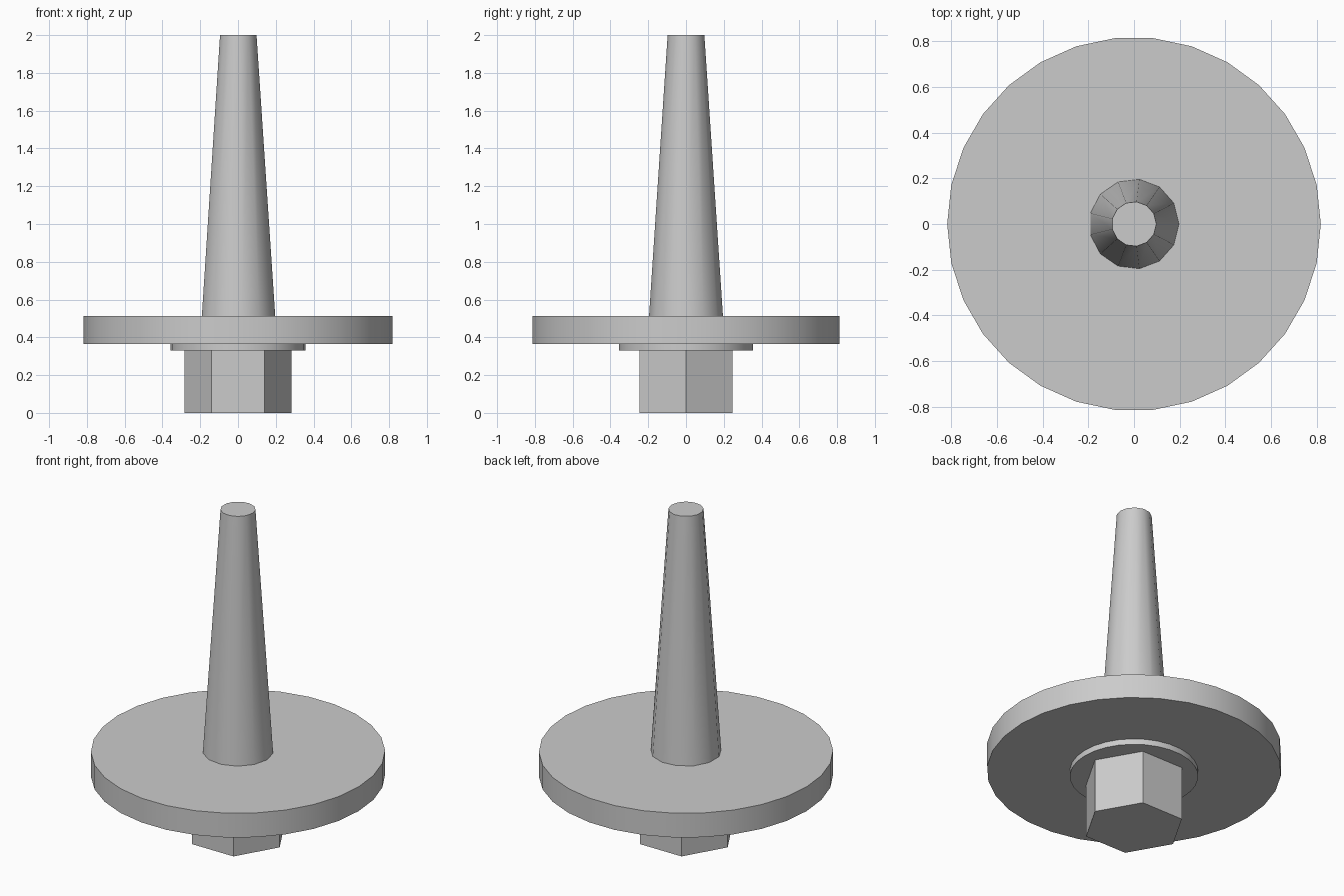
import bpy
import math

cube = bpy.data.objects.get("Cube")
if cube:
    bpy.data.objects.remove(cube, do_unlink=True)

# Single plain metal colour
GREY = (0.6, 0.6, 0.6, 1.0)
metal = bpy.data.materials.new("light_grey_metal")
metal.use_nodes = True
metal.diffuse_color = GREY
metal.node_tree.nodes["Principled BSDF"].inputs["Base Color"].default_value = GREY


def turned_part(name, sides, r_bottom, r_top, z0, z1):
    """Capped prism or frustum with its first corner on +x."""
    ring = [(math.cos(math.tau * i / sides), math.sin(math.tau * i / sides))
            for i in range(sides)]
    verts = [(r * c, r * s, z) for r, z in ((r_bottom, z0), (r_top, z1)) for c, s in ring]
    faces = [tuple(reversed(range(sides))), tuple(range(sides, 2 * sides))]
    for i in range(sides):
        j = (i + 1) % sides
        faces.append((i, j, sides + j, sides + i))
    mesh = bpy.data.meshes.new(name)
    mesh.from_pydata(verts, [], faces)
    mesh.materials.append(metal)
    obj = bpy.data.objects.new(name, mesh)
    bpy.context.collection.objects.link(obj)
    bpy.ops.object.select_all(action="DESELECT")
    obj.select_set(True)
    bpy.context.view_layer.objects.active = obj
    bpy.ops.object.shade_smooth_by_angle(angle=math.radians(30))
    return obj


# Hexagonal nut at the foot
turned_part("hex_nut", 6, 0.283, 0.283, 0.0, 0.33)
# Thin washer between nut and disc
turned_part("washer", 30, 0.357, 0.357, 0.33, 0.365)
# Wide flat disc
turned_part("disc", 30, 0.818, 0.818, 0.365, 0.514)
# Tapered spindle
turned_part("spindle", 13, 0.197, 0.098, 0.514, 2.0)
